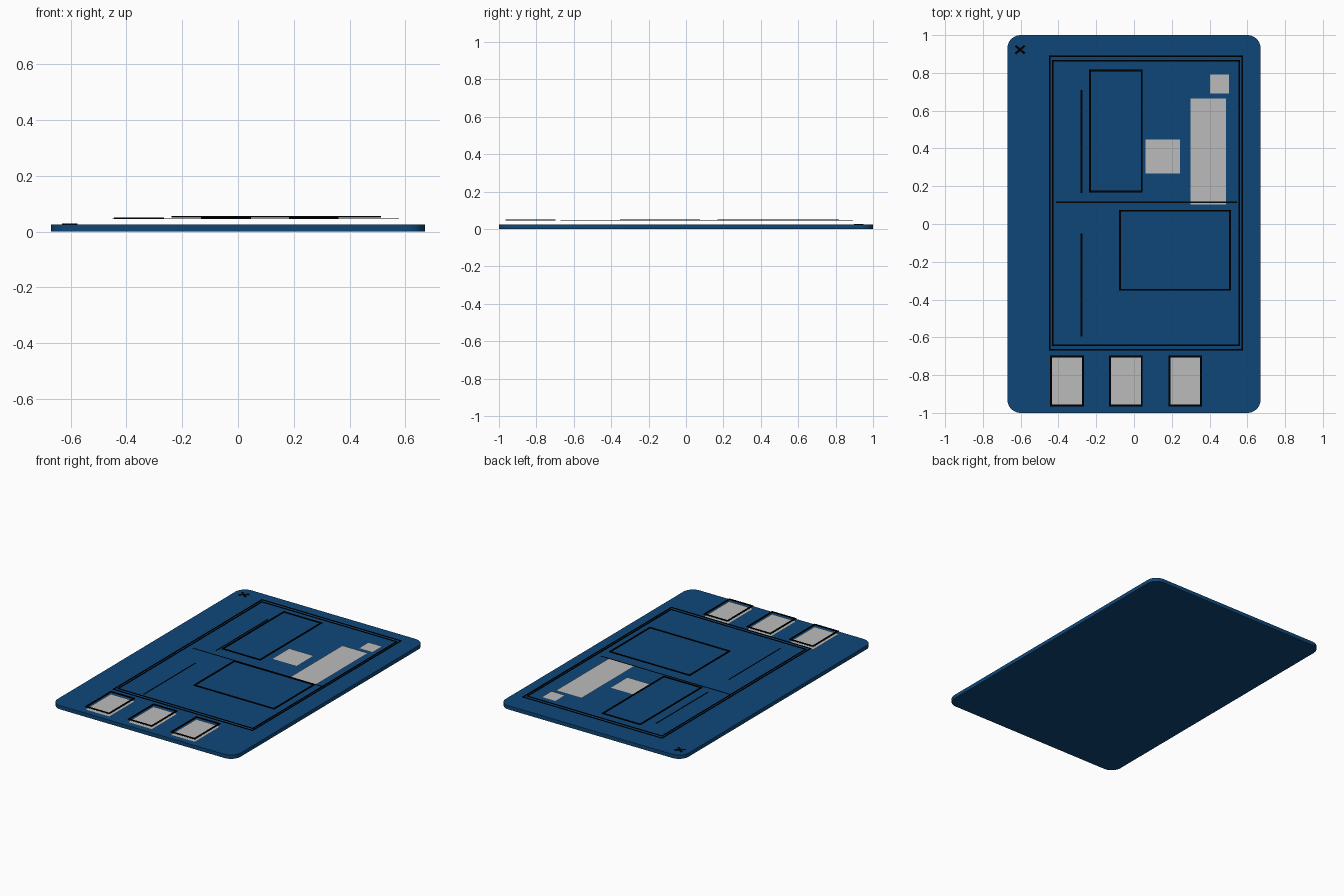
import bpy, bmesh, math
from mathutils import Matrix

if "Cube" in bpy.data.objects:
    bpy.data.objects.remove(bpy.data.objects["Cube"])


def material(name, rgb):
    m = bpy.data.materials.new(name)
    m.diffuse_color = (*rgb, 1)
    m.use_nodes = True
    m.node_tree.nodes["Principled BSDF"].inputs["Base Color"].default_value = m.diffuse_color
    return m


BLUE = material("board blue", (0.0045, 0.062, 0.19))
GREY = material("panel grey", (0.5, 0.5, 0.5))
BLACK = material("line black", (0.0, 0.0, 0.0))


def finish(bm, name, mat):
    me = bpy.data.meshes.new(name)
    bm.to_mesh(me)
    bm.free()
    me.materials.append(mat)
    ob = bpy.data.objects.new(name, me)
    bpy.context.collection.objects.link(ob)
    return ob


def add_box(bm, x0, x1, y0, y1, z0, z1):
    bmesh.ops.create_cube(bm, size=1, matrix=
        Matrix.Translation(((x0 + x1) / 2, (y0 + y1) / 2, (z0 + z1) / 2))
        @ Matrix.Diagonal((x1 - x0, y1 - y0, z1 - z0, 1)))


def frame(name, x0, x1, y0, y1, z0, z1, w):
    # Rectangular outline with bar width w
    bm = bmesh.new()
    outer = [(x0, y0), (x1, y0), (x1, y1), (x0, y1)]
    inner = [(x0 + w, y0 + w), (x1 - w, y0 + w), (x1 - w, y1 - w), (x0 + w, y1 - w)]
    rings = [[bm.verts.new((x, y, z)) for x, y in pts]
             for pts, z in ((outer, z0), (outer, z1), (inner, z1), (inner, z0))]
    for a, b in zip(rings, rings[1:] + rings[:1]):
        for i in range(4):
            j = (i + 1) % 4
            bm.faces.new((a[i], a[j], b[j], b[i]))
    finish(bm, name, BLACK)


def sheet(name, x0, x1, y0, y1, z, mat):
    # Paper-thin flat panel
    bm = bmesh.new()
    bm.faces.new([bm.verts.new((x, y, z)) for x, y in
                  ((x0, y0), (x1, y0), (x1, y1), (x0, y1))])
    finish(bm, name, mat)


# Board with rounded corners
W, L, T, R = 0.67, 1.0, 0.025, 0.07
bm = bmesh.new()
pts = []
for k, (sx, sy) in enumerate(((1, 1), (-1, 1), (-1, -1), (1, -1))):
    for i in range(13):
        a = (k + i / 12) * math.pi / 2
        pts.append((sx * (W - R) + R * math.cos(a), sy * (L - R) + R * math.sin(a)))
base = bm.faces.new([bm.verts.new((x, y, 0)) for x, y in pts])
top = bmesh.ops.extrude_face_region(bm, geom=[base])["geom"]
bmesh.ops.translate(bm, vec=(0, 0, T),
                    verts=[g for g in top if isinstance(g, bmesh.types.BMVert)])
bmesh.ops.recalc_face_normals(bm, faces=bm.faces)
board = finish(bm, "board", BLUE)
bpy.context.view_layer.objects.active = board
board.select_set(True)
bpy.ops.object.shade_smooth_by_angle(angle=math.radians(30))

# Grey panels
sheet("large_panel", 0.30, 0.487, 0.103, 0.664, 0.029, GREY)
sheet("middle_panel", 0.062, 0.243, 0.267, 0.447, 0.029, GREY)
sheet("small_panel", 0.402, 0.503, 0.69, 0.792, 0.029, GREY)

# Three framed card slots along the front
for i, x in enumerate((-0.444, -0.132, 0.182)):
    sheet(f"card_slot_panel_{i + 1}", x, x + 0.178, -0.966, -0.697, 0.029, GREY)
    frame(f"card_slot_frame_{i + 1}", x, x + 0.178, -0.966, -0.697, 0.045, 0.05, 0.01)

# Double border and the two box outlines
frame("outer_border", -0.45, 0.577, -0.67, 0.892, 0.046, 0.049, 0.008)
frame("inner_border", -0.433, 0.562, -0.645, 0.867, 0.046, 0.049, 0.008)
frame("upper_box", -0.238, 0.046, 0.168, 0.817, 0.05, 0.055, 0.01)
frame("lower_box", -0.08, 0.513, -0.353, 0.075, 0.05, 0.055, 0.01)

# Straight ruled lines
sheet("divider_line", -0.413, 0.545, 0.11, 0.12, 0.031, BLACK)
sheet("upper_side_line", -0.282, -0.272, 0.165, 0.71, 0.031, BLACK)
sheet("lower_side_line", -0.282, -0.272, -0.595, -0.05, 0.031, BLACK)

# Small cross mark in the back left corner
bm = bmesh.new()
for s in (1, -1):
    m = Matrix.Translation((-0.603, 0.923, 0.027)) @ Matrix.Rotation(s * math.radians(40), 4, 'Z')
    before = set(bm.verts)
    add_box(bm, -0.032, 0.032, -0.006, 0.006, -0.002, 0.001)
    bmesh.ops.transform(bm, matrix=m, verts=[v for v in bm.verts if v not in before])
finish(bm, "cross_mark", BLACK)
